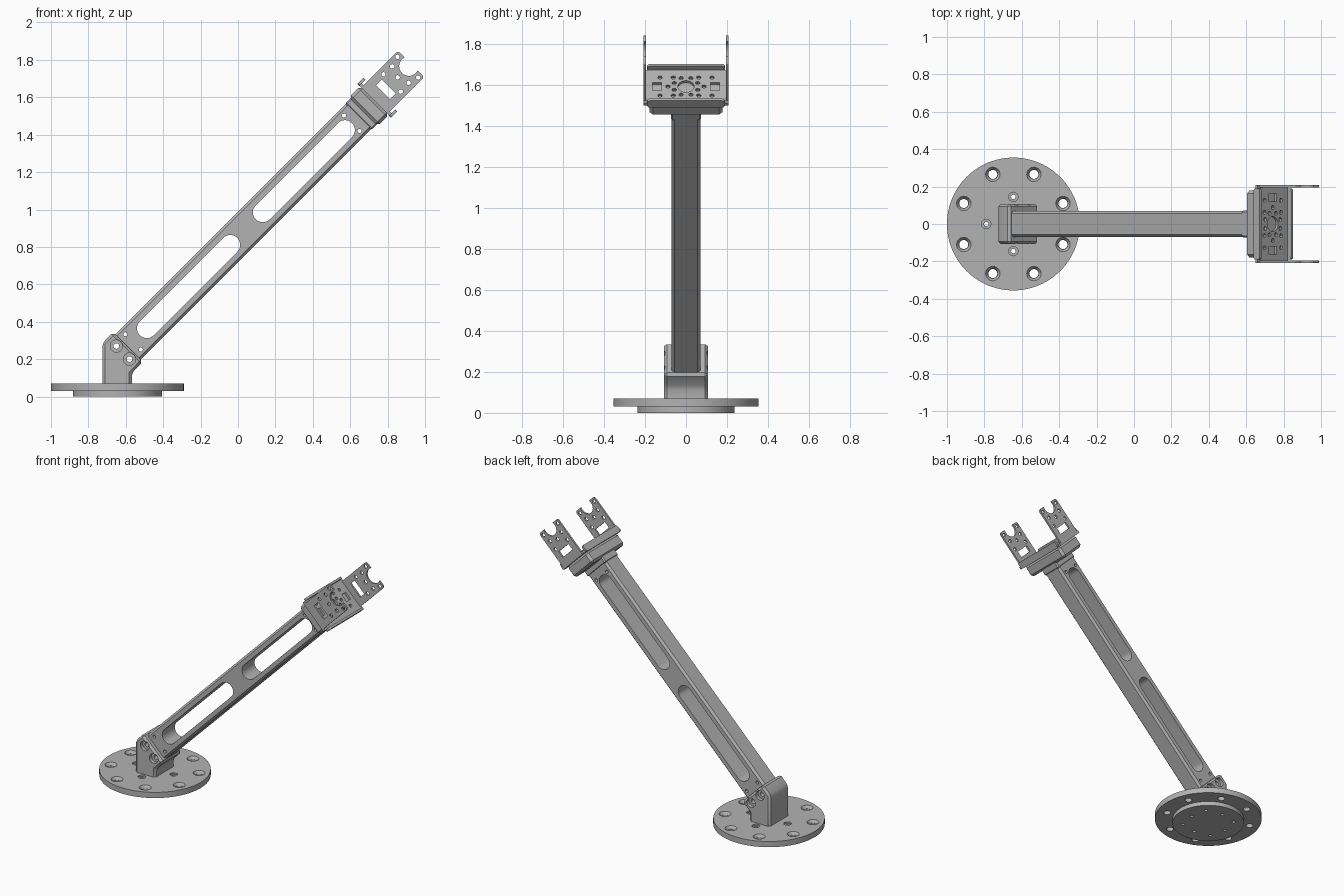
import bpy, bmesh
from math import radians, cos, sin, pi
from mathutils import Matrix, Vector

if "Cube" in bpy.data.objects:
    bpy.data.objects.remove(bpy.data.objects["Cube"])

GREY = (0.45, 0.45, 0.45, 1)
metal = bpy.data.materials.new("grey metal")
metal.use_nodes = True
metal.diffuse_color = GREY
metal.node_tree.nodes["Principled BSDF"].inputs["Base Color"].default_value = GREY

TILT = Matrix.Rotation(radians(-45), 4, 'Y')   # local x runs along the arm
LEVEL = Matrix.Identity(4)
AXIS = 0.603                                   # arm centre line in tilted z
BASE_X = -0.645


def box(bm, x, y, z):
    size = Matrix.Diagonal((x[1] - x[0], y[1] - y[0], z[1] - z[0], 1))
    mid = Vector((sum(x) / 2, sum(y) / 2, sum(z) / 2))
    return bmesh.ops.create_cube(bm, size=1, matrix=Matrix.Translation(mid) @ size)


def cyl(bm, axis, centre, r, depth, seg=24, r2=None):
    turn = {'X': Matrix.Rotation(pi / 2, 4, 'Y'),
            'Y': Matrix.Rotation(pi / 2, 4, 'X'), 'Z': LEVEL}[axis]
    bmesh.ops.create_cone(bm, cap_ends=True, segments=seg, radius1=r,
                          radius2=r if r2 is None else r2, depth=depth,
                          matrix=Matrix.Translation(centre) @ turn)


def prism(bm, outline, y0, y1):
    face = bm.faces.new([bm.verts.new((x, y0, z)) for x, z in outline])
    new = bmesh.ops.extrude_face_region(bm, geom=[face])["geom"]
    moved = [g for g in new if isinstance(g, bmesh.types.BMVert)]
    bmesh.ops.translate(bm, verts=moved, vec=(0, y1 - y0, 0))


def to_object(bm, name, frame):
    bmesh.ops.recalc_face_normals(bm, faces=bm.faces)
    bm.transform(frame)
    mesh = bpy.data.meshes.new(name)
    bm.to_mesh(mesh)
    bm.free()
    mesh.materials.append(metal)
    ob = bpy.data.objects.new(name, mesh)
    bpy.context.collection.objects.link(ob)
    return ob


def part(name, bm, frame=LEVEL, cuts=None, bevel=0, segments=1):
    """Finish one part: bevel it, cut its holes and bake the result."""
    ob = to_object(bm, name, frame)
    if bevel:
        mod = ob.modifiers.new("Bevel", 'BEVEL')
        mod.width, mod.segments = bevel, segments
    cutter = None
    if cuts:
        cutter = to_object(cuts, name + "_cutter", frame)
        cutter.hide_render = True
        mod = ob.modifiers.new("Holes", 'BOOLEAN')
        mod.object, mod.operation, mod.solver = cutter, 'DIFFERENCE', 'EXACT'
        mod.use_self = True
    baked = bpy.data.meshes.new_from_object(
        ob.evaluated_get(bpy.context.evaluated_depsgraph_get()))
    ob.modifiers.clear()
    ob.data = baked
    if cutter:
        bpy.data.objects.remove(cutter)
    bpy.ops.object.select_all(action='DESELECT')
    ob.select_set(True)
    bpy.context.view_layer.objects.active = ob
    bpy.ops.object.shade_smooth_by_angle(angle=radians(30))
    return ob


def ring(count, r, start=0):
    return [(r * cos(start + 2 * pi * i / count), r * sin(start + 2 * pi * i / count))
            for i in range(count)]


# Round base flange with countersunk mounting holes
bm, cuts = bmesh.new(), bmesh.new()
cyl(bm, 'Z', (BASE_X, 0, 0.05), 0.355, 0.04, 96)
for x, y in ring(8, 0.287, pi / 8):
    cyl(cuts, 'Z', (BASE_X + x, y, 0.05), 0.024, 0.1)
    cyl(cuts, 'Z', (BASE_X + x, y, 0.066), 0.026, 0.03, 24, 0.046)
for x, y in ring(4, 0.145):
    cyl(cuts, 'Z', (BASE_X + x, y, 0.05), 0.012, 0.1, 16)
    cyl(cuts, 'Z', (BASE_X + x, y, 0.07), 0.025, 0.02)
part("base_flange", bm, cuts=cuts)

# Smaller spigot under the flange
bm, cuts = bmesh.new(), bmesh.new()
cyl(bm, 'Z', (BASE_X, 0, 0.0152), 0.238, 0.0304, 96)
for x, y in ring(4, 0.145) + ring(4, 0.17, pi / 4):
    cyl(cuts, 'Z', (BASE_X + x, y, 0.01), 0.012, 0.1, 16)
part("base_spigot", bm, cuts=cuts)

# Angled foot bracket with counterbored bolt holes
bm, cuts = bmesh.new(), bmesh.new()
prism(bm, [(-0.725, 0.055), (-0.725, 0.285), (-0.668, 0.345), (-0.508, 0.187),
           (-0.568, 0.125), (-0.568, 0.055)], -0.108, 0.108)
for x, z in [(-0.65, 0.27), (-0.58, 0.2)]:
    cyl(cuts, 'Y', (x, 0, z), 0.015, 0.4, 20)
    for side in (-1, 1):
        cyl(cuts, 'Y', (x, side * 0.118, z), 0.033, 0.07)
part("foot_bracket", bm, cuts=cuts, bevel=0.014)

# Long arm with two through slots and small pin holes
bm, cuts = bmesh.new(), bmesh.new()
box(bm, (-0.25, 1.56), (-0.07, 0.07), (AXIS - 0.096, AXIS + 0.096))
for a, b in [(-0.086, 0.544), (0.79, 1.412)]:
    arc = [pi / 2 + pi * i / 16 for i in range(17)]
    slot = [(a + 0.053 * cos(t), AXIS + 0.053 * sin(t)) for t in arc]
    slot += [(b - 0.053 * cos(t), AXIS - 0.053 * sin(t)) for t in arc]
    prism(cuts, slot, -0.2, 0.2)
for u in (-0.19, 1.463):
    for side in (-1, 1):
        cyl(cuts, 'Y', (u, 0, AXIS + side * 0.058), 0.011, 0.4, 16)
part("arm", bm, TILT, cuts, bevel=0.014)

# Collar round the arm's upper end
bm = bmesh.new()
box(bm, (1.512, 1.57), (-0.073, 0.073), (AXIS - 0.1, AXIS + 0.1))
part("arm_collar", bm, TILT, bevel=0.008)

# Mounting block behind the fork
bm = bmesh.new()
box(bm, (1.55, 1.637), (-0.178, 0.178), (AXIS - 0.108, AXIS + 0.108))
part("mounting_block", bm, TILT, bevel=0.016)

# Fork base plate with a centre bore, hole pattern and square windows
bm, cuts = bmesh.new(), bmesh.new()
box(bm, (1.634, 1.652), (-0.208, 0.208), (AXIS - 0.114, AXIS + 0.114))
cyl(cuts, 'X', (1.66, 0, AXIS), 0.04, 0.045, 32)
pattern = ring(8, 0.062, pi / 8) + ring(4, 0.088, pi / 4) + [(0.088, 0), (-0.088, 0)]
pattern += [(sx * 0.127, sz * 0.062) for sx in (-1, 1) for sz in (-1, 1)]
for y, z in pattern:
    cyl(cuts, 'X', (1.66, y, AXIS + z), 0.011, 0.045, 12)
for side in (-1, 1):
    y = side * 0.142
    box(cuts, (1.6375, 1.7), (y - 0.022, y + 0.022), (AXIS - 0.027, AXIS + 0.027))
part("fork_base", bm, TILT, cuts)

# Stiffening lips along both long edges of the base plate
for name, side in (("upper_lip", 1), ("lower_lip", -1)):
    bm = bmesh.new()
    z = sorted((AXIS + side * 0.112, AXIS + side * 0.127))
    box(bm, (1.633, 1.68), (-0.19, 0.19), z)
    corners = [e for e in bm.edges if abs(e.verts[0].co.z - e.verts[1].co.z) > 0.01]
    bmesh.ops.bevel(bm, geom=corners, offset=0.015, segments=3, affect='EDGES', profile=0.5)
    part(name, bm, TILT)

# Fork ears: notched tip, window and screw holes
for name, side in (("left_ear", 1), ("right_ear", -1)):
    bm, cuts = bmesh.new(), bmesh.new()
    y = sorted((side * 0.196, side * 0.2085))
    box(bm, (1.636, 1.912), y, (AXIS - 0.1, AXIS + 0.1))
    tips = [e for e in bm.edges if all(v.co.x > 1.9 for v in e.verts)
            and abs(e.verts[0].co.y - e.verts[1].co.y) > 0.005]
    bmesh.ops.bevel(bm, geom=tips, offset=0.016, segments=3, affect='EDGES', profile=0.5)
    cyl(cuts, 'Y', (1.895, 0, AXIS), 0.052, 1, 32)
    box(cuts, (1.698, 1.743), (-0.5, 0.5), (AXIS - 0.053, AXIS + 0.053))
    holes = [(1.81, 0)]
    for s in (-1, 1):
        holes += [(1.768, s * 0.065), (1.831, s * 0.062), (1.887, s * 0.078)]
    for u, v in holes:
        cyl(cuts, 'Y', (u, 0, AXIS + v), 0.012, 1, 16)
    part(name, bm, TILT, cuts)
